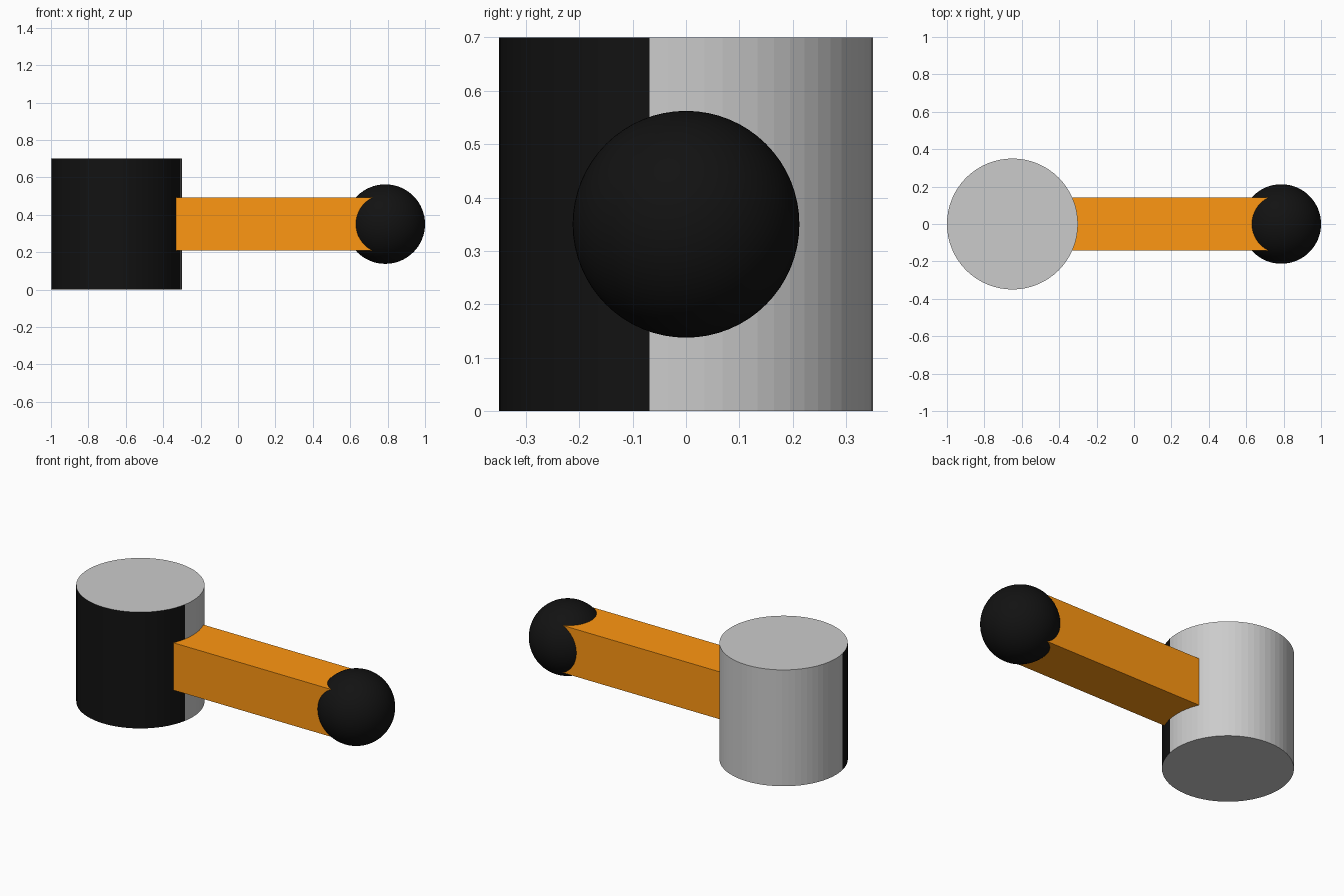
import bpy, math

if "Cube" in bpy.data.objects:
    bpy.data.objects.remove(bpy.data.objects["Cube"])


def material(name, rgb):
    mat = bpy.data.materials.new(name)
    mat.diffuse_color = (*rgb, 1)
    mat.use_nodes = True
    mat.node_tree.nodes["Principled BSDF"].inputs["Base Color"].default_value = mat.diffuse_color
    return mat


grey = material("grey", (0.8, 0.8, 0.8))
black = material("black", (0.006, 0.006, 0.006))
orange = material("orange", (1.0, 0.31, 0.006))

MID_Z = 0.35

# Drum at the left, with a black band over its front side faces
bpy.ops.mesh.primitive_cylinder_add(vertices=64, radius=0.35, depth=0.7,
                                    location=(-0.65, 0, MID_Z))
drum = bpy.context.object
drum.name = "drum"
drum.data.materials.append(grey)
drum.data.materials.append(black)
for face in drum.data.polygons:
    if abs(face.normal.z) < 0.5 and face.center.y < -0.07:
        face.material_index = 1

# Square arm, running from inside the drum to inside the ball
START, END, SIDE = -0.65, 0.78, 0.285
bpy.ops.mesh.primitive_cube_add(size=1, location=((START + END) / 2, 0, MID_Z))
arm = bpy.context.object
arm.name = "arm"
arm.scale = (END - START, SIDE, SIDE)
bpy.ops.object.transform_apply(location=False, rotation=False, scale=True)
arm.data.materials.append(orange)

# Round end ball
bpy.ops.mesh.primitive_uv_sphere_add(segments=64, ring_count=32, radius=0.2125,
                                     location=(0.7875, 0, MID_Z))
ball = bpy.context.object
ball.name = "end_ball"
ball.data.materials.append(black)
bpy.ops.object.shade_smooth_by_angle(angle=math.radians(30))
